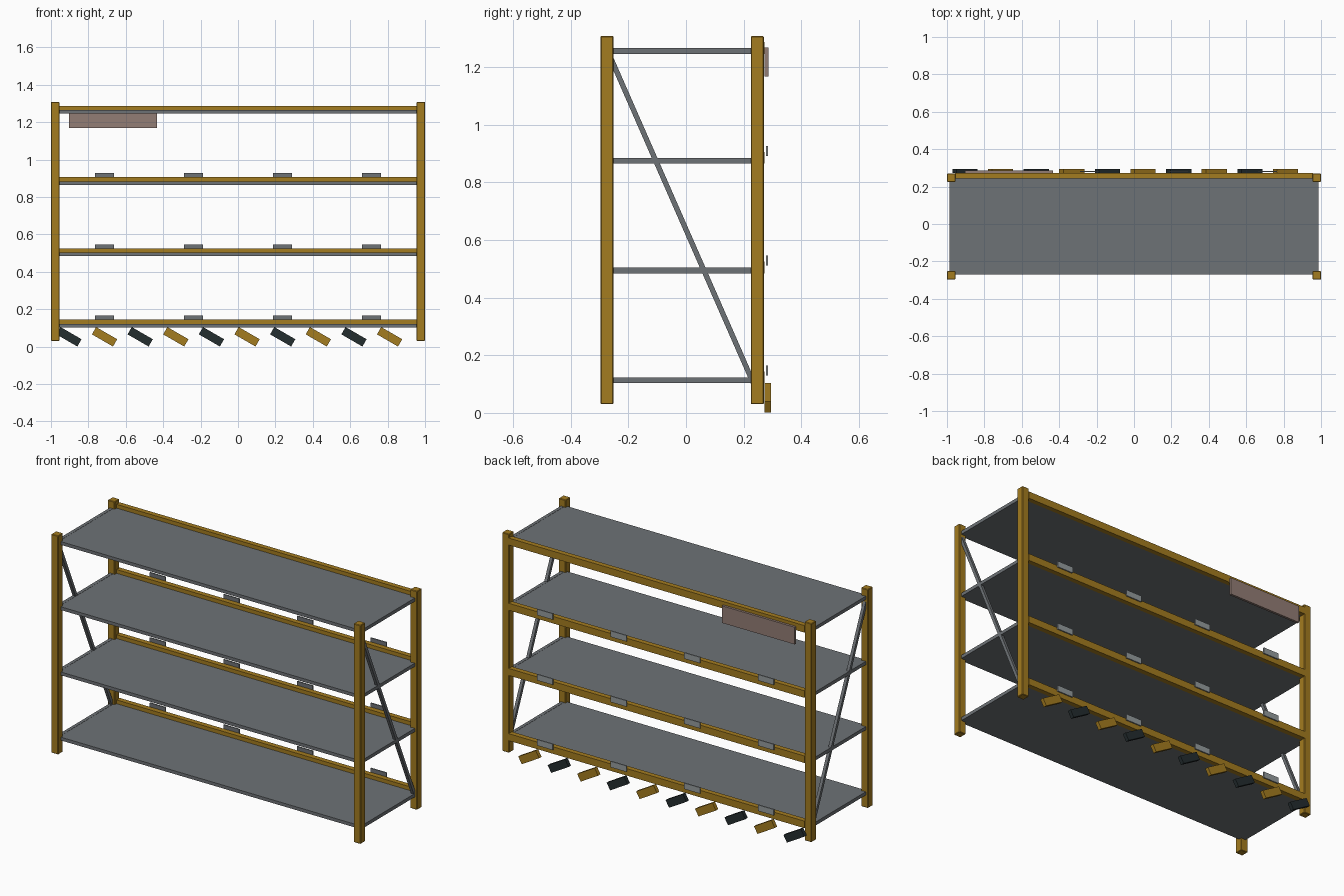
import bpy, math
from mathutils import Vector

if "Cube" in bpy.data.objects:
    bpy.data.objects.remove(bpy.data.objects["Cube"])


def material(name, rgb):
    m = bpy.data.materials.new(name)
    m.diffuse_color = (*rgb, 1)
    m.use_nodes = True
    m.node_tree.nodes["Principled BSDF"].inputs["Base Color"].default_value = m.diffuse_color
    return m


GOLD = material("amber_paint", (0.37, 0.20, 0.014))
GREY = material("steel_grey", (0.155, 0.168, 0.18))
LIGHT = material("pale_grey", (0.30, 0.33, 0.34))
DARK = material("near_black", (0.017, 0.026, 0.028))
BROWN = material("dusty_brown", (0.29, 0.205, 0.178))


def box(name, x, y, z, mat, bevel=0.0):
    """Box from (min, max) ranges on each axis."""
    size = Vector((x[1] - x[0], y[1] - y[0], z[1] - z[0]))
    bpy.ops.mesh.primitive_cube_add(size=1, location=(sum(x) / 2, sum(y) / 2, sum(z) / 2))
    ob = bpy.context.object
    ob.name = name
    for v in ob.data.vertices:
        v.co = Vector(a * b for a, b in zip(v.co, size))
    ob.data.materials.append(mat)
    if bevel:
        mod = ob.modifiers.new("edge", "BEVEL")
        mod.width, mod.segments = bevel, 1
    return ob


def side(s, a, b):
    return (a, b) if s > 0 else (-b, -a)


LEVELS = [0.103 + 0.381 * i for i in range(4)]

# Corner posts, side rails and diagonal braces
for s, label in ((-1, "left"), (1, "right")):
    px = side(s, 0.955, 1.0)
    box(f"front_post_{label}", px, (-0.297, -0.252), (0.03, 1.308), GOLD, 0.003)
    box(f"back_post_{label}", px, (0.225, 0.27), (0.03, 1.308), GOLD, 0.003)
    for i, z in enumerate(LEVELS):
        box(f"side_rail_{label}_{i}", side(s, 0.967, 0.986), (-0.26, 0.235), (z, z + 0.02), GREY)
    # Brace runs from the top of the front post to the foot of the back post
    dy, dz = 0.50, -1.14
    half = math.hypot(dy, dz) / 2
    brace = box(f"diagonal_brace_{label}", (-0.009, 0.009), (-half, half), (-0.009, 0.009), GREY)
    brace.location = (s * 0.977, -0.014, 0.668)
    brace.rotation_euler.x = math.atan2(dz, dy)

# Shelf panels with a beam along the back edge
for i, z in enumerate(LEVELS):
    box(f"shelf_panel_{i}", (-0.968, 0.968), (-0.27, 0.245), (z, z + 0.019), GREY)
    box(f"back_beam_{i}", (-0.957, 0.957), (0.243, 0.273), (z, z + 0.041), GOLD)

# Label plates standing behind the lower three beams, pale on the outer face
for i, z in enumerate(LEVELS[:3]):
    for j in range(4):
        x = -0.714 + 0.476 * j
        tag = box(f"label_plate_{i}_{j}", (x - 0.051, x + 0.051), (0.277, 0.284),
                  (z + 0.027, z + 0.062), GREY)
        tag.data.materials.append(LIGHT)
        for f in tag.data.polygons:
            f.material_index = 0 if f.normal.y < -0.5 else 1

# Header board
box("header_board", (-0.904, -0.433), (0.273, 0.287), (1.168, 1.268), BROWN)

# Slanted hazard bars along the foot of the back
for i in range(10):
    bar = box(f"hazard_bar_{i}", (-0.065, 0.065), (-0.011, 0.011), (-0.0225, 0.0225),
              GOLD if i % 2 else DARK)
    bar.location = (-0.904 + 0.1905 * i, 0.284, 0.0525)
    bar.rotation_euler.y = math.radians(30)
